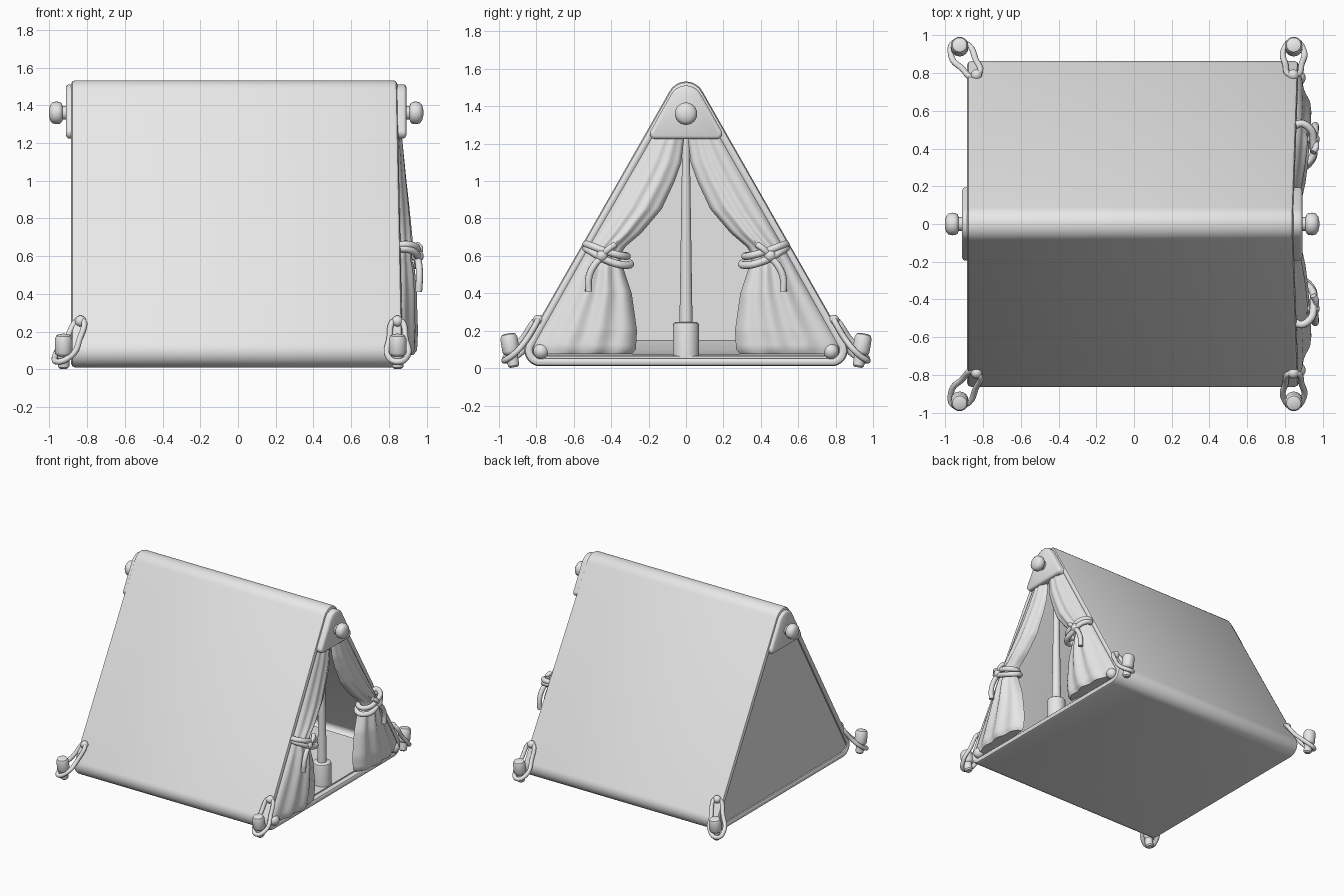
import bpy, bmesh, math
from mathutils import Vector, Matrix

if "Cube" in bpy.data.objects:
    bpy.data.objects.remove(bpy.data.objects["Cube"])

grey = bpy.data.materials.new("canvas grey")
grey.diffuse_color = (0.8, 0.8, 0.8, 1)
grey.use_nodes = True
grey.node_tree.nodes["Principled BSDF"].inputs["Base Color"].default_value = grey.diffuse_color


def loft(name, rings, cyclic=False):
    """Skin a list of equal-length point rings; cap the ends unless cyclic."""
    bm = bmesh.new()
    vs = [[bm.verts.new(p) for p in r] for r in rings]
    n = len(vs[0])
    for i in range(len(vs) if cyclic else len(vs) - 1):
        a, b = vs[i], vs[(i + 1) % len(vs)]
        for j in range(n):
            k = (j + 1) % n
            bm.faces.new((a[j], a[k], b[k], b[j]))
    if not cyclic:
        bm.faces.new(vs[0])
        bm.faces.new(vs[-1])
    bmesh.ops.recalc_face_normals(bm, faces=bm.faces)
    me = bpy.data.meshes.new(name)
    bm.to_mesh(me)
    bm.free()
    me.materials.append(grey)
    ob = bpy.data.objects.new(name, me)
    bpy.context.collection.objects.link(ob)
    return ob


def revolve(name, profile, mat, n=24):
    return loft(name, [[mat @ Vector((r * math.cos(2 * math.pi * i / n),
                                      r * math.sin(2 * math.pi * i / n), h))
                        for i in range(n)] for r, h in profile])


def ball(name, c, r):
    prof = [(r * max(math.sin(a * math.pi / 12), 0.02), -r * math.cos(a * math.pi / 12)) for a in range(13)]
    return revolve(name, prof, Matrix.Translation(c))


def tube(name, pts, r, closed=False):
    cu = bpy.data.curves.new(name, 'CURVE')
    cu.dimensions = '3D'
    cu.bevel_depth, cu.bevel_resolution, cu.resolution_u = r, 3, 8
    cu.use_fill_caps = True
    sp = cu.splines.new('BEZIER')
    sp.bezier_points.add(len(pts) - 1)
    for bp, p in zip(sp.bezier_points, pts):
        bp.co = p
        bp.handle_left_type = bp.handle_right_type = 'AUTO'
    sp.use_cyclic_u = closed
    cu.materials.append(grey)
    ob = bpy.data.objects.new(name, cu)
    bpy.context.collection.objects.link(ob)


def rounded(half, base, r_top, r_low, o=0.0):
    """Rounded triangle in (y, z), inset by o; all sides keep the tent slope."""
    k = 1.756
    th = math.atan(1 / k)              # half apex angle
    be = (math.pi / 2 - th) / 2        # half base angle
    top_c = (0, base + half * k - r_top / math.sin(th))
    low_y = half - r_low / math.tan(be)
    arcs = [(top_c, r_top, th, math.pi - th),
            ((-low_y, base + r_low), r_low, math.pi - th, 1.5 * math.pi),
            ((low_y, base + r_low), r_low, -math.pi / 2, th)]
    out = []
    for (cy, cz), r, a0, a1 in arcs:
        for i in range(11):
            a = a0 + (a1 - a0) * i / 10
            out.append((cy + (r - o) * math.cos(a), cz + (r - o) * math.sin(a)))
    return out


def front_x(z):
    return 0.845 + 0.03 * (1 - z / 1.5)


# Canvas shell: a rolled-edge triangular tube, open at both ends
rings = []
for end, o, d in [(0, 0, .02), (1, 0, .02), (1, .006, .006), (1, .02, 0), (1, .03, 0), (1, .042, .008),
                  (1, .045, .02), (0, .045, .02), (0, .042, .008), (0, .03, 0), (0, .02, 0), (0, .006, .006)]:
    rings.append([((front_x(z) - d) if end else (-0.885 + d), y, z)
                  for y, z in rounded(0.925, 0.01, 0.1, 0.085, o)])
loft("canvas_shell", rings, cyclic=True)

# Closed rear wall, set slightly into the shell
loft("rear_wall", [[(x, y, z) for y, z in rounded(0.925, 0.01, 0.1, 0.085, 0.035)] for x in (-0.868, -0.83)])

# Floor mat, rising gently toward the back
loft("floor_mat", [[(x, -w, 0.03), (x, w, 0.03), (x, w - 0.03, t), (x, -w + 0.03, t)]
                   for x, w, t in ((0.83, .80, .065), (0.6, .79, .075), (-0.7, .78, .1), (-0.84, .78, .15))])

# Gable plates with ridge-pole knobs at both ends
for s, label, x0 in ((1, "front", 0.83), (-1, "rear", 0.85)):
    loft(label + "_gable_plate",
         [[(s * (x0 + d), y, z) for y, z in rounded(0.215, 1.225, 0.09, 0.03, o)]
          for d, o in ((0, 0), (.05, 0), (.057, .004), (.063, .016))])
    m = Matrix.Translation((s * (x0 + .055), 0, 1.36)) @ Matrix.Rotation(s * math.pi / 2, 4, 'Y')
    revolve(label + "_ridge_knob", [(.036, 0), (.036, .025), (.05, .03), (.058, .04), (.06, .06),
                                    (.055, .08), (.04, .092), (.015, .098)], m)

# Centre pole and its socket
at = Matrix.Translation((0.76, 0, 0))
revolve("centre_pole", [(.036, .1), (.034, .3), (.02, 1.2), (.018, 1.48)], at)
revolve("pole_socket", [(.07, .05), (.07, .225), (.066, .24), (.055, .247)], at)

# Curtain shape by height: z, inner edge, front bulge
KEYS = [(1.25, .008, .87), (1.1, .025, .885), (1.0, .06, .895), (.85, .13, .912), (.72, .24, .925),
        (.64, .335, .93), (.58, .35, .925), (.52, .33, .94), (.4, .29, .95), (.2, .262, .955),
        (.1, .268, .95), (.075, .29, .93)]


def curtain_at(z):
    for a, b in zip(KEYS, KEYS[1:]):
        if a[0] >= z >= b[0] - 1e-6:
            f = (a[0] - z) / (a[0] - b[0])
            return [p + (q - p) * f for p, q in zip(a, b)][1:]


N = 28
for s, label in ((1, "right"), (-1, "left")):
    rings = []
    for i in range(48):
        z = 1.25 - 1.174 * i / 47
        y0, xf = curtain_at(z)
        y1 = min(0.86 - (z - 0.13) * 0.569 - 0.04, 0.82)
        base = front_x(z) - 0.02
        fold = 0.22 if z < 0.55 else 0.16
        ring = []
        for j in range(N + 1):          # folded outer face
            t = j / N
            hump = max(math.sin(math.pi * t ** 0.8), 0) ** 0.6
            w = 1 - fold * (0.5 + 0.5 * math.cos(2 * math.pi * 3.5 * t + 0.6 + 2 * z))
            ring.append((base + (xf - base) * hump * w, s * (y0 + (y1 - y0) * t), z))
        for j in range(N - 1, 0, -1):   # inner face
            t = j / N
            ring.append((base - 0.025 * math.sin(math.pi * t), s * (y0 + (y1 - y0) * t), z))
        rings.append(ring)
    loft(label + "_curtain", rings)

    # Tie-back cord: two wraps, a knot and hanging tails
    def side(pts):
        return [(x, s * y, z) for x, y, z in pts]
    tube(label + "_tie_wrap_upper", side([(.87, .32, .60), (.935, .34, .60), (.952, .43, .625), (.93, .51, .655),
                                          (.87, .53, .66), (.84, .43, .62)]), .02, True)
    tube(label + "_tie_wrap_lower", side([(.87, .30, .56), (.935, .33, .55), (.955, .42, .575), (.93, .51, .625),
                                          (.87, .53, .64), (.84, .43, .60)]), .02, True)
    ball(label + "_tie_knot", (.952, s * .45, .60), .033)
    tube(label + "_tie_tail_long", side([(.95, .44, .60), (.96, .49, .55), (.962, .52, .48), (.958, .52, .41)]), .019)
    tube(label + "_tie_tail_short", side([(.95, .45, .60), (.966, .41, .64), (.95, .38, .66)]), .017)
    ball(label + "_hem_toggle", (.868, s * .775, .09), .042)

# Corner pegs with rope loops
for ax, px, end in ((0.845, 0.847, "front"), (-0.835, -0.925, "rear")):
    for s, label in ((1, "right"), (-1, "left")):
        name = end + "_" + label
        P, A = Vector((px, s * 0.92, 0)), Vector((ax, s * 0.79, 0))
        m = Matrix.Translation(P + Vector((0, 0, .004))) @ Matrix.Rotation(-s * 0.17, 4, 'X')
        revolve(name + "_peg", [(.02, 0), (.03, .01), (.032, .07), (.043, .078), (.047, .09), (.046, .16),
                                (.038, .178), (.02, .184)], m)
        d = (P - A).normalized()
        n = Vector((-d.y, d.x, 0))
        up = Vector((0, 0, 1))
        mid = A.lerp(P, 0.5)
        tube(name + "_rope", [A + up * .26, mid + n * .045 + up * .15, P + n * .053 + up * .075,
                              P + d * .052 + up * .04, P - n * .053 + up * .075, mid - n * .045 + up * .15],
             .016, True)
        ball(name + "_rope_anchor", A + up * .255, .03)

# Turn cords into meshes and shade everything smooth
bpy.ops.object.select_all(action='SELECT')
bpy.context.view_layer.objects.active = bpy.context.scene.objects[0]
bpy.ops.object.convert(target='MESH')
bpy.ops.object.select_all(action='SELECT')
bpy.ops.object.shade_smooth_by_angle(angle=math.radians(40))
